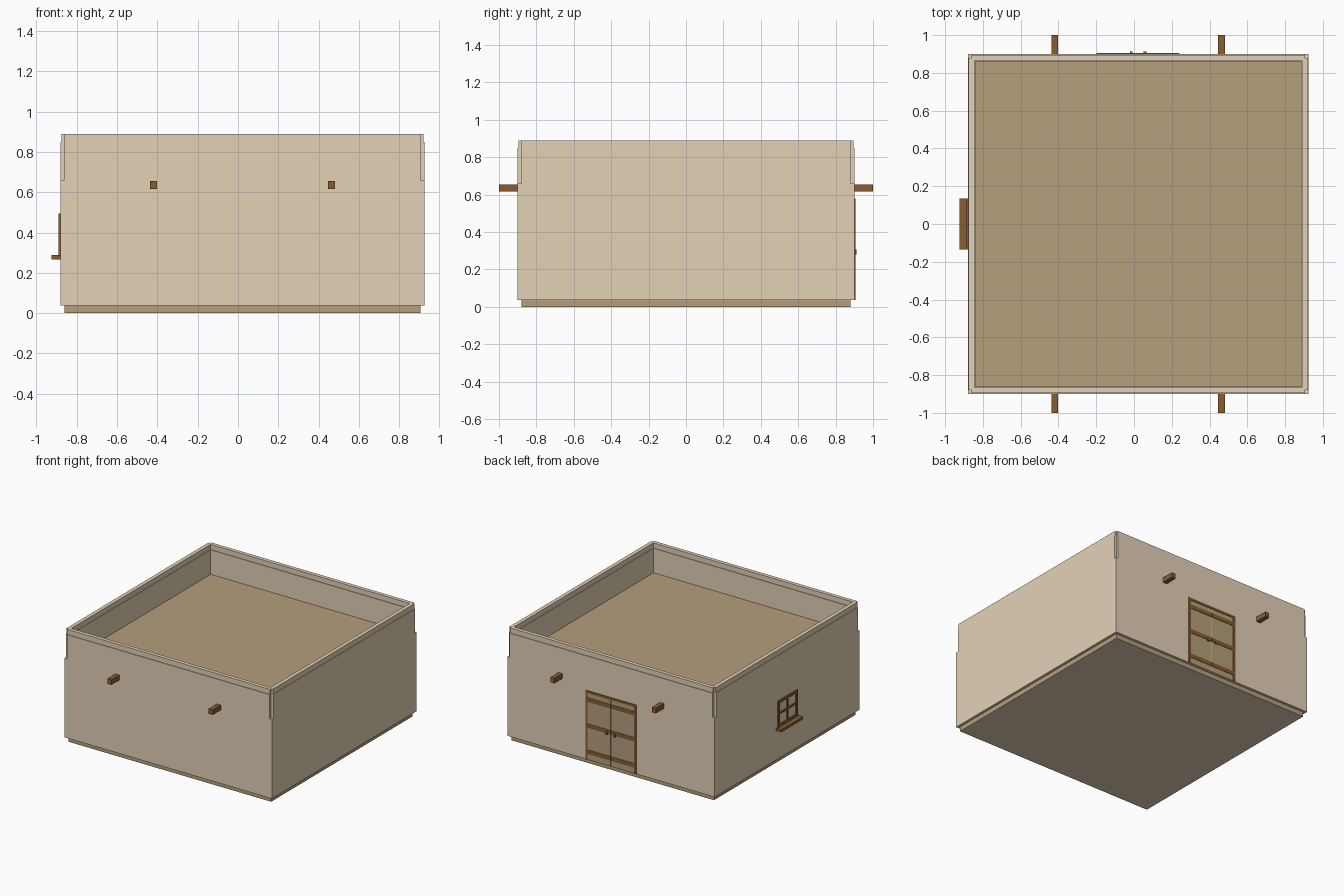
import bpy, bmesh

if "Cube" in bpy.data.objects:
    bpy.data.objects.remove(bpy.data.objects["Cube"])


def material(name, rgb):
    m = bpy.data.materials.new(name)
    m.diffuse_color = (*rgb, 1)
    m.use_nodes = True
    m.node_tree.nodes["Principled BSDF"].inputs["Base Color"].default_value = m.diffuse_color
    return m


PLASTER = material("pale plaster", (0.77, 0.64, 0.47))
EARTH = material("packed earth", (0.46, 0.345, 0.20))
TIMBER = material("brown timber", (0.25, 0.11, 0.028))

X0, X1, Y = -0.88, 0.925, 0.90     # outer wall faces


def loft(name, levels, mat):
    """Stack of rectangles inset from the wall faces: (inset, z), bottom to top."""
    bm = bmesh.new()
    rings = []
    for d, z in levels:
        pts = [(X0 + d, -Y + d), (X1 - d, -Y + d), (X1 - d, Y - d), (X0 + d, Y - d)]
        rings.append([bm.verts.new((x, y, z)) for x, y in pts])
    bm.faces.new(rings[0][::-1])
    bm.faces.new(rings[-1])
    for a, b in zip(rings, rings[1:]):
        for i in range(4):
            j = (i + 1) % 4
            bm.faces.new((a[i], a[j], b[j], b[i]))
    return finish(name, bm, mat)


def boxes(name, spans, mat):
    """One object from axis-aligned boxes (x0, x1, y0, y1, z0, z1)."""
    bm = bmesh.new()
    for x0, x1, y0, y1, z0, z1 in spans:
        vs = bmesh.ops.create_cube(bm, size=1)["verts"]
        for v in vs:
            v.co = (x1 if v.co.x > 0 else x0, y1 if v.co.y > 0 else y0, z1 if v.co.z > 0 else z0)
    return finish(name, bm, mat)


def finish(name, bm, mat):
    me = bpy.data.meshes.new(name)
    bm.to_mesh(me)
    bm.free()
    me.materials.append(mat)
    ob = bpy.data.objects.new(name, me)
    bpy.context.collection.objects.link(ob)
    return ob


def cut(ob, cutter):
    m = ob.modifiers.new(cutter.name, "BOOLEAN")
    m.operation, m.solver, m.object = "DIFFERENCE", "EXACT", cutter
    cutter.hide_render = True
    cutter.hide_set(True)


# walls with stepped coping, hollow parapet and notched corners
walls = loft("walls", [(0, 0.037), (0, 0.85), (0.005, 0.85), (0.005, 0.89)], PLASTER)
cut(walls, loft("roof_recess_cutter", [(0.04, 0.65), (0.04, 0.85), (0.035, 0.85), (0.035, 1)], PLASTER))
N = 0.02
cut(walls, boxes("corner_notch_cutter",
                 [(xa, xb, ya, yb, 0.66, 1)
                  for xa, xb in ((X0 - 0.1, X0 + N), (X1 - N, X1 + 0.1))
                  for ya, yb in ((-Y - 0.1, -Y + N), (Y - N, Y + 0.1))], PLASTER))

# plinth (plaster underside) and roof deck
plinth = loft("plinth", [(0.02, 0), (0.02, 0.037)], EARTH)
plinth.data.materials.append(PLASTER)
for p in plinth.data.polygons:
    p.material_index = int(p.normal.z < -0.5)
loft("roof_deck", [(0.04, 0.65), (0.04, 0.658)], EARTH)

# roof beams poking through front and back
for i, x in enumerate((-0.42, 0.463)):
    boxes(f"roof_beam_{i + 1}", [(x - 0.0175, x + 0.0175, -1, 1, 0.615, 0.655)], TIMBER)

# double door on the back wall
C, HW, TOP = 0.022, 0.22, 0.58
boxes("door_leaves", [(C - HW + 0.015, C - 0.002, 0.89, 0.902, 0.037, TOP - 0.015),
                      (C + 0.002, C + HW - 0.015, 0.89, 0.902, 0.037, TOP - 0.015)], EARTH)
boxes("door_frame", [(C - HW, C - HW + 0.018, 0.89, 0.906, 0.037, TOP),
                     (C + HW - 0.018, C + HW, 0.89, 0.906, 0.037, TOP),
                     (C - HW + 0.018, C + HW - 0.018, 0.89, 0.906, TOP - 0.018, TOP)], TIMBER)
boxes("door_rails", [(C + a, C + b, 0.89, 0.905, z - 0.016, z + 0.016)
                     for z in (0.10, 0.305, 0.51)
                     for a, b in ((-HW + 0.018, -0.002), (0.002, HW - 0.018))], TIMBER)
boxes("door_handles", [(C + s * 0.036 - 0.007, C + s * 0.036 + 0.007, 0.90, 0.912, 0.28, 0.305)
                       for s in (-1, 1)], TIMBER)

# window frame and glazing bars on the left wall
WY, WH, Z0, Z1, F = 0.0, 0.122, 0.288, 0.495, 0.02
xa, xb = X0 - 0.01, X0 + 0.01
boxes("window_frame", [(xa, xb, WY - WH, WY - WH + F, Z0, Z1),
                       (xa, xb, WY + WH - F, WY + WH, Z0, Z1),
                       (xa, xb, WY - WH + F, WY + WH - F, Z1 - F, Z1),
                       (xa, xb, WY - WH + F, WY + WH - F, Z0, Z0 + F)], TIMBER)
boxes("window_bars", [(xa + 0.002, xb, WY - 0.007, WY + 0.007, Z0 + F, Z1 - F),
                      (xa + 0.002, xb, WY - WH + F, WY + WH - F, 0.386, 0.400)], TIMBER)
boxes("window_sill", [(-0.925, X0 + 0.01, -0.135, 0.135, 0.267, Z0)], TIMBER)
